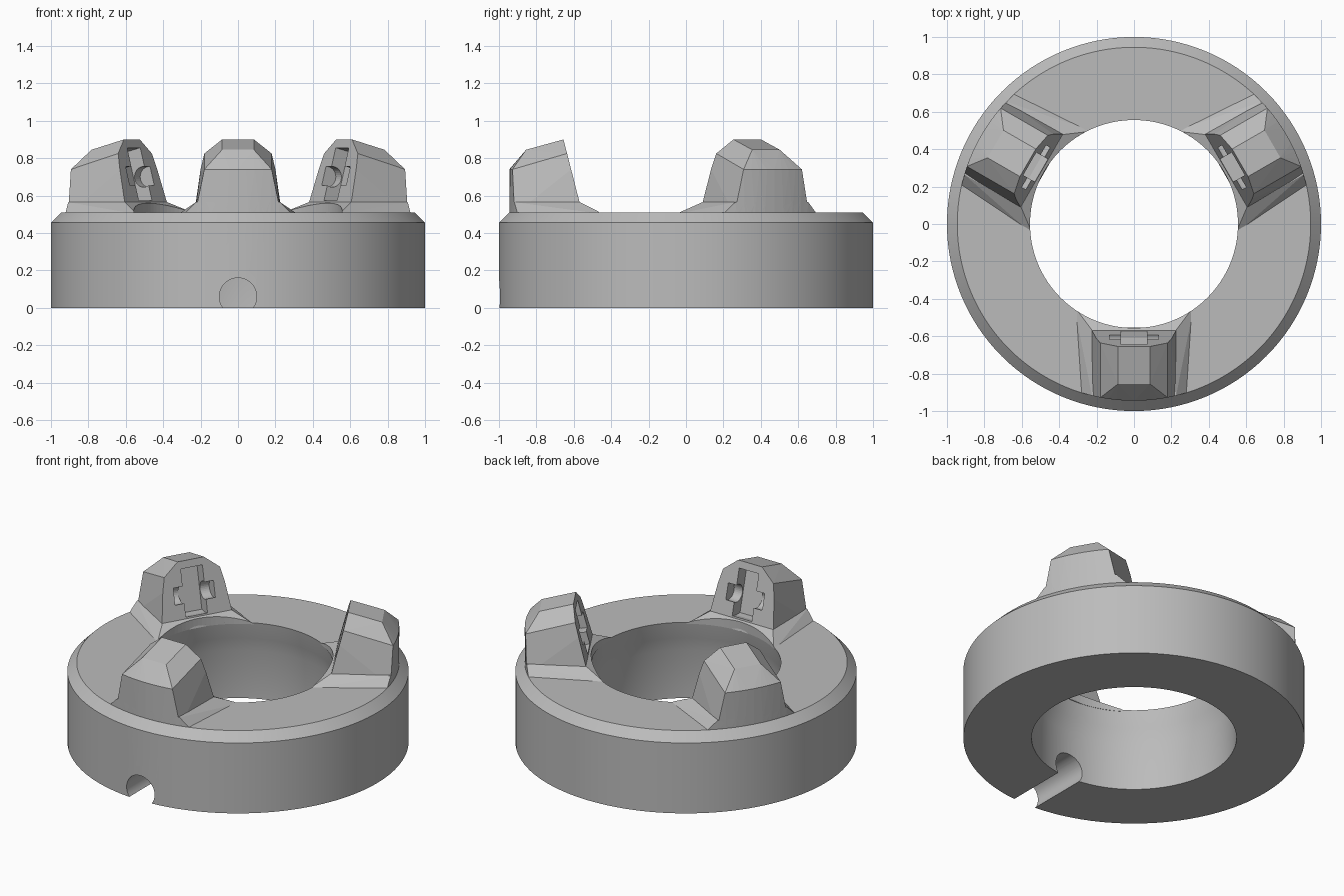
import bpy, bmesh
from math import sqrt, radians, atan, pi
from mathutils import Matrix, Vector

if "Cube" in bpy.data.objects:
    bpy.data.objects.remove(bpy.data.objects["Cube"], do_unlink=True)

grey = bpy.data.materials.new("plain grey")
grey.use_nodes = True
grey.diffuse_color = (0.5, 0.5, 0.5, 1)
grey.node_tree.nodes["Principled BSDF"].inputs["Base Color"].default_value = grey.diffuse_color

RIM, BORE, TOP = 0.945, 0.556, 0.51


def add_object(name, bm):
    bmesh.ops.recalc_face_normals(bm, faces=bm.faces)
    mesh = bpy.data.meshes.new(name)
    bm.to_mesh(mesh)
    bm.free()
    mesh.materials.append(grey)
    obj = bpy.data.objects.new(name, mesh)
    bpy.context.collection.objects.link(obj)
    return obj


def activate(obj):
    bpy.ops.object.select_all(action='DESELECT')
    obj.select_set(True)
    bpy.context.view_layer.objects.active = obj


def cut(obj, cutter):
    cutter.hide_render = True
    mod = obj.modifiers.new("cut", 'BOOLEAN')
    mod.operation = 'DIFFERENCE'
    mod.solver = 'EXACT'
    mod.object = cutter
    activate(obj)
    bpy.ops.object.modifier_apply(modifier=mod.name)
    bpy.data.objects.remove(cutter, do_unlink=True)


def cylinder(name, radius, depth, matrix, segments=96):
    bm = bmesh.new()
    bmesh.ops.create_cone(bm, cap_ends=True, segments=segments, radius1=radius,
                          radius2=radius, depth=depth, matrix=matrix)
    return add_object(name, bm)


def hull(name, points):
    bm = bmesh.new()
    for p in points:
        bm.verts.new(p)
    bmesh.ops.convex_hull(bm, input=bm.verts)
    bmesh.ops.dissolve_limit(bm, angle_limit=radians(1), verts=bm.verts, edges=bm.edges)
    return add_object(name, bm)


def pair(x, y, z):
    return [(-x, y, z), (x, y, z)]


def rim_arc(half_width, z):
    xs = [half_width * k / 4 for k in range(-4, 5)]
    return [(x, -sqrt(RIM ** 2 - x ** 2), z) for x in xs]


# Base ring, lathed from its section
profile = [(0.6, 0), (1, 0), (1, 0.455), (RIM, TOP), (BORE, TOP), (0.575, 0.4), (0.6, 0.31)]
bm = bmesh.new()
verts = [bm.verts.new((r, 0, z)) for r, z in profile]
edges = [bm.edges.new((a, b)) for a, b in zip(verts, verts[1:] + verts[:1])]
bmesh.ops.spin(bm, geom=verts + edges, cent=(0, 0, 0), axis=(0, 0, 1),
               angle=2 * pi, steps=128, use_merge=True)
bmesh.ops.remove_doubles(bm, verts=bm.verts, dist=0.0001)
ring = add_object("base_ring", bm)

# Cable notch under the front
cut(ring, cylinder("notch_cutter", 0.1, 0.8,
                   Matrix.Translation((0, -0.8, 0.06)) @ Matrix.Rotation(pi / 2, 4, 'X'), 48))
activate(ring)
bpy.ops.object.shade_smooth_by_angle(angle=radians(25))

# Claw: faceted body with a leaning inner face
SLOPE = 0.256


def inner_y(z):
    return -0.567 - SLOPE * (z - 0.556)


body = rim_arc(0.23, 0.5) + rim_arc(0.18, 0.74) + pair(0.085, -0.855, 0.845)
for half_width, z in [(0.235, 0.5), (0.2, 0.74), (0.18, 0.825), (0.085, 0.9)]:
    body += pair(half_width, inner_y(z), z)
claw = hull("claw", body)

# Cross-shaped pocket in the inner face: upright slot and round axle seat
lean = Matrix.Rotation(atan(SLOPE), 4, 'X')
bm = bmesh.new()
bmesh.ops.create_cube(bm, matrix=Matrix.Translation((0, inner_y(0.715), 0.715)) @ lean
                      @ Matrix.Diagonal((0.14, 0.16, 0.29, 1)))
cut(claw, add_object("slot_cutter", bm))
cut(claw, cylinder("axle_cutter", 0.055, 0.26,
                   Matrix.Translation((0, inner_y(0.7) - 0.02, 0.7))
                   @ Matrix.Rotation(pi / 2, 4, 'Y'), 32))

# Flared foot, trimmed to the bore
foot = hull("claw_foot", rim_arc(0.29, 0.5) + rim_arc(0.225, 0.565)
            + pair(0.32, -0.44, 0.5) + pair(0.225, -0.567, 0.565))
cut(foot, cylinder("bore_cutter", BORE, 2, Matrix.Identity(4), 128))

# Three claws, evenly spaced
for part in (claw, foot):
    for side, angle in (("left", 120), ("right", 240)):
        copy = part.copy()
        copy.name = side + "_" + part.name
        copy.rotation_euler.z = radians(angle)
        bpy.context.collection.objects.link(copy)
    part.name = "front_" + part.name
